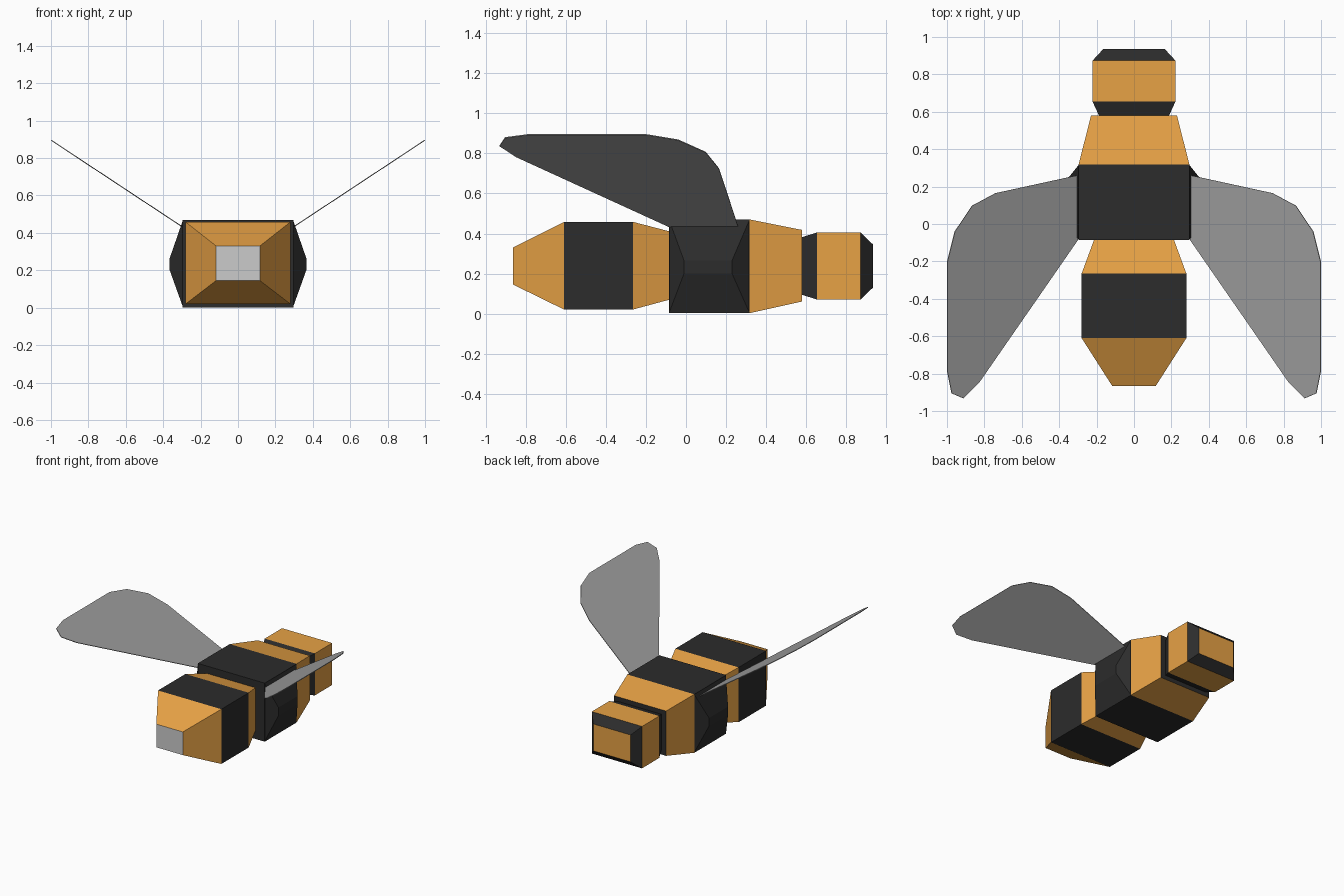
import bpy
from mathutils import Vector

if "Cube" in bpy.data.objects:
    bpy.data.objects.remove(bpy.data.objects["Cube"])


def material(name, rgb):
    m = bpy.data.materials.new(name)
    m.diffuse_color = (*rgb, 1)
    m.use_nodes = True
    m.node_tree.nodes["Principled BSDF"].inputs["Base Color"].default_value = m.diffuse_color
    return m


ORANGE = material("orange", (0.80, 0.36, 0.06))
BLACK = material("black", (0.025, 0.025, 0.025))
PALE = material("pale_grey", (0.75, 0.75, 0.75))
WING = material("wing_grey", (0.35, 0.35, 0.35))


def build(name, verts, faces, mats, indices):
    mesh = bpy.data.meshes.new(name)
    mesh.from_pydata(verts, [], faces)
    for m in mats:
        mesh.materials.append(m)
    for poly, i in zip(mesh.polygons, indices):
        poly.material_index = i
    obj = bpy.data.objects.new(name, mesh)
    bpy.context.collection.objects.link(obj)
    return obj


def loft(name, sections, bands, start_cap, end_cap):
    """Box loft from back (+y) to front; sections are (y, half width, z low, z high)."""
    verts, faces, mats = [], [], []
    for y, w, lo, hi in sections:
        verts += [(-w, y, lo), (w, y, lo), (w, y, hi), (-w, y, hi)]
    for s, m in enumerate(bands):
        for k in range(4):
            a, b = 4 * s + k, 4 * s + (k + 1) % 4
            faces.append((a, a + 4, b + 4, b))
            mats.append(m)
    n = len(verts)
    faces += [(0, 1, 2, 3), (n - 1, n - 2, n - 3, n - 4)]
    mats += [start_cap, end_cap]
    return build(name, verts, faces, [ORANGE, BLACK, PALE], mats)


# Striped body: 0 orange, 1 black, 2 pale grey
loft("head", [(0.935, 0.165, 0.13, 0.345), (0.873, 0.222, 0.07, 0.405),
              (0.655, 0.222, 0.07, 0.405), (0.575, 0.185, 0.095, 0.38)],
     [1, 0, 1], 0, 1)
loft("thorax", [(0.58, 0.23, 0.06, 0.418), (0.318, 0.296, 0.002, 0.47),
                (-0.085, 0.296, 0.002, 0.47)], [0, 1], 1, 1)
loft("abdomen", [(-0.08, 0.212, 0.07, 0.41), (-0.265, 0.28, 0.02, 0.458),
                 (-0.61, 0.28, 0.02, 0.458), (-0.865, 0.117, 0.145, 0.33)],
     [0, 1, 0], 1, 2)

# Wing outline in plan; height follows the sloping wing plane
OUTLINE = [(0.30, 0.26), (0.35, 0.25), (0.74, 0.165), (0.865, 0.098), (0.958, -0.04),
           (0.998, -0.20), (0.998, -0.79), (0.975, -0.905), (0.912, -0.932),
           (0.83, -0.85), (0.30, -0.085)]

for side, label in ((1, "right"), (-1, "left")):
    # Faceted bulge on the thorax side
    verts = [(side * 0.294, y, z) for y, z in
             ((-0.085, 0.002), (0.318, 0.002), (0.318, 0.47), (-0.085, 0.47))]
    verts += [(side * 0.365, y, z) for y, z in
              ((-0.01, 0.20), (0.23, 0.20), (0.23, 0.265), (-0.01, 0.265))]
    faces = [(k, (k + 1) % 4, (k + 1) % 4 + 4, k + 4) for k in range(4)] + [(4, 5, 6, 7)]
    if side < 0:
        faces = [f[::-1] for f in faces]
    build(label + "_wing_mount", verts, faces, [BLACK], [0] * 5)

    # Thin swept-back wing
    verts = [(side * x, y, 0.434 + (x - 0.30) * 0.66) for x, y in OUTLINE]
    loop = range(len(verts))
    wing = build(label + "_wing", verts, [tuple(loop if side < 0 else reversed(loop))], [WING], [0])
    mod = wing.modifiers.new("thickness", "SOLIDIFY")
    mod.thickness = 0.005
    mod.offset = 0
